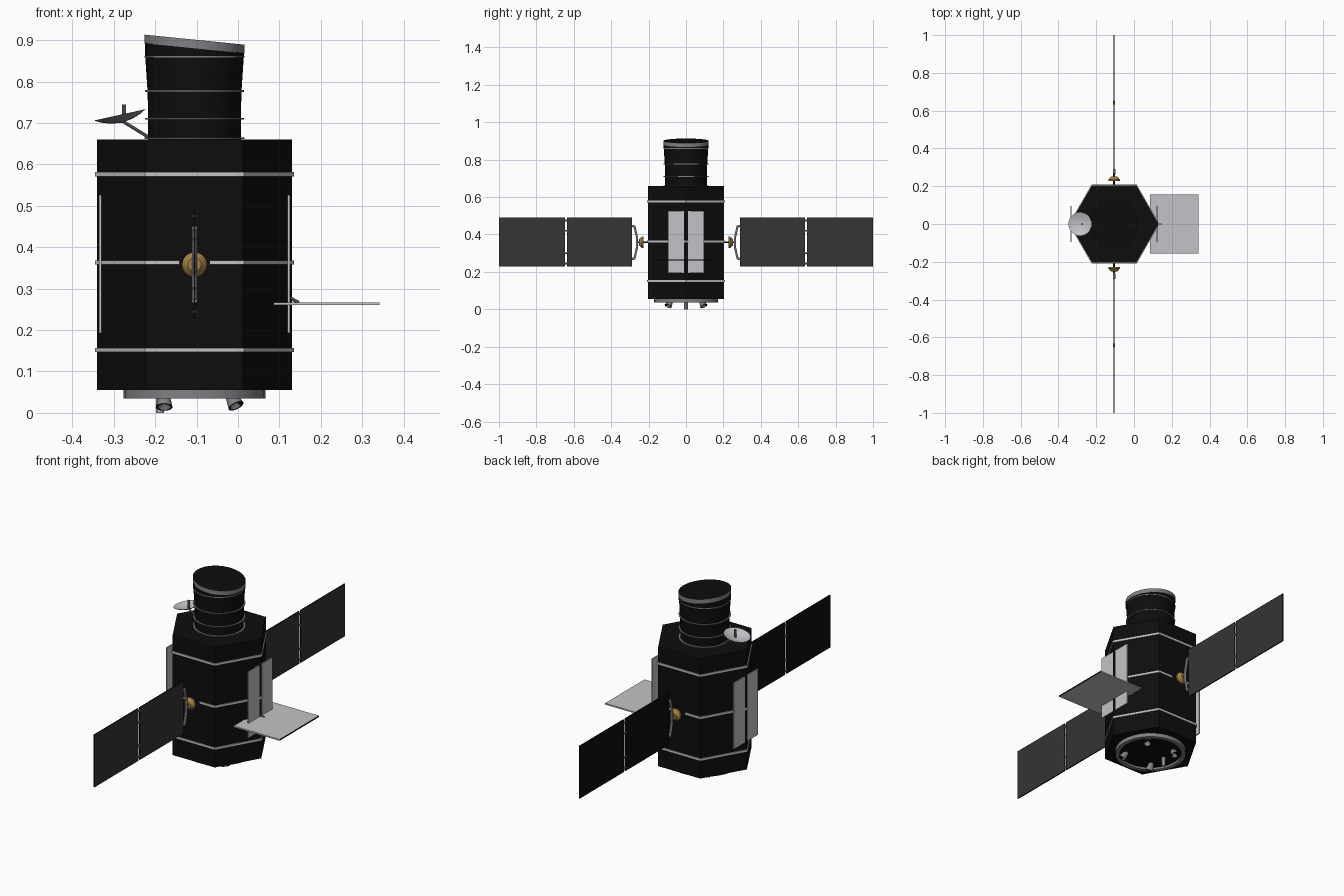
import bpy, bmesh, math
from mathutils import Vector, Matrix

cube = bpy.data.objects.get("Cube")
if cube:
    bpy.data.objects.remove(cube, do_unlink=True)

CX = -0.105          # body axis
R = 0.235            # hexagon corner radius


def material(name, rgb):
    m = bpy.data.materials.new(name)
    m.use_nodes = True
    m.diffuse_color = (*rgb, 1)
    m.node_tree.nodes["Principled BSDF"].inputs["Base Color"].default_value = (*rgb, 1)
    return m


BLACK = material("black foil", (0.004, 0.004, 0.004))
PANEL = material("solar cell grey", (0.035, 0.035, 0.035))
LIGHT = material("light grey", (0.55, 0.55, 0.58))
GREY = material("mid grey", (0.22, 0.22, 0.235))
GOLD = material("gold", (0.36, 0.22, 0.06))


def finish(bm, name, mats, rule=None, smooth=False):
    bmesh.ops.recalc_face_normals(bm, faces=bm.faces)
    bm.normal_update()
    if rule:
        for f in bm.faces:
            f.material_index = rule(f)
    me = bpy.data.meshes.new(name)
    bm.to_mesh(me)
    bm.free()
    for m in mats:
        me.materials.append(m)
    ob = bpy.data.objects.new(name, me)
    bpy.context.collection.objects.link(ob)
    if smooth:
        bpy.ops.object.select_all(action='DESELECT')
        ob.select_set(True)
        bpy.context.view_layer.objects.active = ob
        bpy.ops.object.shade_smooth_by_angle(angle=math.radians(35))
    return ob


def prism(name, pts, z0, z1, mat):
    bm = bmesh.new()
    face = bm.faces.new([bm.verts.new((CX + x, y, z0)) for x, y in pts])
    top = bmesh.ops.extrude_face_region(bm, geom=[face])["geom"]
    for v in top:
        if isinstance(v, bmesh.types.BMVert):
            v.co.z = z1
    return finish(bm, name, [mat])


def box(name, lo, hi, mats, rule=None):
    lo, hi = Vector(lo), Vector(hi)
    bm = bmesh.new()
    bmesh.ops.create_cube(bm, size=1)
    for v in bm.verts:
        v.co = (lo + hi) / 2 + v.co * (hi - lo)
    return finish(bm, name, mats, rule)


def lathe(name, profile, mats, loc=(CX, 0, 0), axis=(0, 0, 1), rule=None, shear=None, n=32):
    """Revolve (radius, height) points about an axis; optional shear moves verts first."""
    bm = bmesh.new()
    rings = []
    for r, z in profile:
        if r == 0:
            rings.append([bm.verts.new((0, 0, z))] * n)
        else:
            rings.append([bm.verts.new((r * math.cos(a), r * math.sin(a), z))
                          for a in (2 * math.pi * i / n for i in range(n))])
    for a, b in zip(rings, rings[1:]):
        for i in range(n):
            j = (i + 1) % n
            bm.faces.new(list(dict.fromkeys([a[i], a[j], b[j], b[i]])))
    if shear:
        for v in bm.verts:
            v.co.z += shear(v.co)
    turn = Vector((0, 0, 1)).rotation_difference(Vector(axis)).to_matrix().to_4x4()
    bm.transform(Matrix.Translation(loc) @ turn)
    return finish(bm, name, mats, rule, smooth=True)


def disc(name, r, z0, z1, mats, **kw):
    return lathe(name, [(0, z0), (r, z0), (r, z1), (0, z1)], mats, **kw)


def rod(name, p, q, r, mat):
    d = Vector(q) - Vector(p)
    return disc(name, r, 0, d.length, [mat], loc=p, axis=d, n=10)


def hexagon(r):
    return [(r * math.cos(k * math.pi / 3), r * math.sin(k * math.pi / 3)) for k in range(6)]


# Hexagonal body and its trim bands
prism("body", hexagon(R), 0.055, 0.66, BLACK)
for label, z in (("lower", 0.152), ("upper", 0.576)):
    prism(label + "_band", hexagon(R + 0.005), z - 0.005, z + 0.005, LIGHT)
h = hexagon(R + 0.005)
for side, s in (("left", 1), ("right", -1)):
    pts = [(s * 0.036, h[4][1]), (s * h[5][0], h[5][1]), (s * h[0][0], 0),
           (s * h[1][0], h[1][1]), (s * 0.036, h[1][1])]
    prism("middle_band_" + side, pts, 0.358, 0.368, LIGHT)

# Telescope tube with a slanted lid
slant = lambda co: -0.1 * co.x if co.z > 0.87 else 0
lathe("tube", [(0.112, 0.655), (0.113, 0.77), (0.119, 0.86), (0.119, 0.881)], [BLACK], shear=slant)
disc("tube_lid", 0.121, 0.88, 0.901, [GREY, BLACK], shear=slant,
     rule=lambda f: int(f.normal.z > 0.5))
for i, (r, z) in enumerate(((0.121, 0.663), (0.12, 0.71), (0.12, 0.777), (0.121, 0.86))):
    disc(f"tube_ring_{i + 1}", r, z - 0.002, z + 0.002, [GREY])

# Dish antenna on its strut
tilt = (-0.22, 0, 1)
dish_at = (-0.281, 0, 0.7)
lathe("dish", [(0, 0), (0.03, 0.005), (0.05, 0.012), (0.063, 0.02),
               (0.05, 0.015), (0.03, 0.008), (0, 0.003)], [GREY, LIGHT], loc=dish_at, axis=tilt,
      rule=lambda f: int(f.normal.z > 0.1))
rod("dish_feed", (-0.275, 0, 0.7), (-0.275, 0, 0.745), 0.005, GREY)
rod("dish_strut", (-0.275, 0, 0.702), (-0.21, 0, 0.662), 0.004, GREY)

# Tall plates on both side corners
for side, x in (("left", 0.123), ("right", -0.333)):
    for end, s in (("front", -1), ("back", 1)):
        ys = sorted((s * 0.01, s * 0.096))
        box(f"side_plate_{side}_{end}", (x - 0.003, ys[0], 0.193), (x + 0.003, ys[1], 0.526), [LIGHT])

# Horizontal shield with a dark outer edge, and its hinge
box("shield", (0.086, -0.157, 0.26), (0.342, 0.157, 0.267), [LIGHT, BLACK],
    lambda f: int(f.normal.x > 0.9))
rod("shield_hinge", (0.125, 0, 0.278), (0.147, 0, 0.266), 0.004, GREY)

# Solar wings with their mounts, front and back
for end, s in (("front", -1), ("back", 1)):
    for part, a, b in (("inner", 0.289, 0.636), ("outer", 0.647, 1.0)):
        ys = sorted((s * a, s * b))
        box(f"solar_panel_{end}_{part}", (CX - 0.003, ys[0], 0.228), (CX + 0.003, ys[1], 0.492),
            [BLACK, PANEL], lambda f: int(f.normal.x > 0.9))
    for i, z in enumerate((0.245, 0.3, 0.42, 0.475)):
        rod(f"panel_hinge_{end}_{i + 1}", (CX, s * 0.632, z), (CX, s * 0.651, z), 0.005, GREY)
    lathe(f"wing_mount_{end}", [(0, 0), (0.03, 0), (0.03, 0.008), (0.016, 0.024), (0, 0.024)],
          [GOLD], loc=(CX, s * 0.228, 0.358), axis=(0, s, 0))
    rod(f"wing_shaft_{end}", (CX, s * 0.2, 0.358), (CX, s * 0.262, 0.358), 0.005, BLACK)
    yoke = [(0.29, 0.446), (0.276, 0.446), (0.262, 0.385), (0.262, 0.331), (0.276, 0.27), (0.29, 0.27)]
    for i, (p, q) in enumerate(zip(yoke, yoke[1:])):
        rod(f"wing_yoke_{end}_{i + 1}", (CX, s * p[0], p[1]), (CX, s * q[0], q[1]), 0.006, LIGHT)

# Base ring with a dark recessed floor
lathe("base_ring", [(0.171, 0.056), (0.171, 0.035), (0.15, 0.035), (0.15, 0.056)], [GREY])
disc("base_floor", 0.151, 0.046, 0.056, [BLACK])

# Thruster nozzles and probe under the base
for end, s in (("front", -1), ("back", 1)):
    for side, x, lean in (("left", -0.02, 0.5), ("right", -0.178, 0.0)):
        lathe(f"nozzle_{side}_{end}", [(0, 0), (0.012, 0), (0.02, 0.038), (0.016, 0.038), (0, 0.012)],
              [GREY, BLACK], loc=(x, s * 0.08, 0.048), axis=(lean, s * 0.5, -1), n=16,
              rule=lambda f: int(f.normal.z < -0.5 or f.calc_center_median().z > 0.045))
rod("probe", (-0.188, 0, 0.05), (-0.188, 0, 0.0), 0.01, LIGHT)
